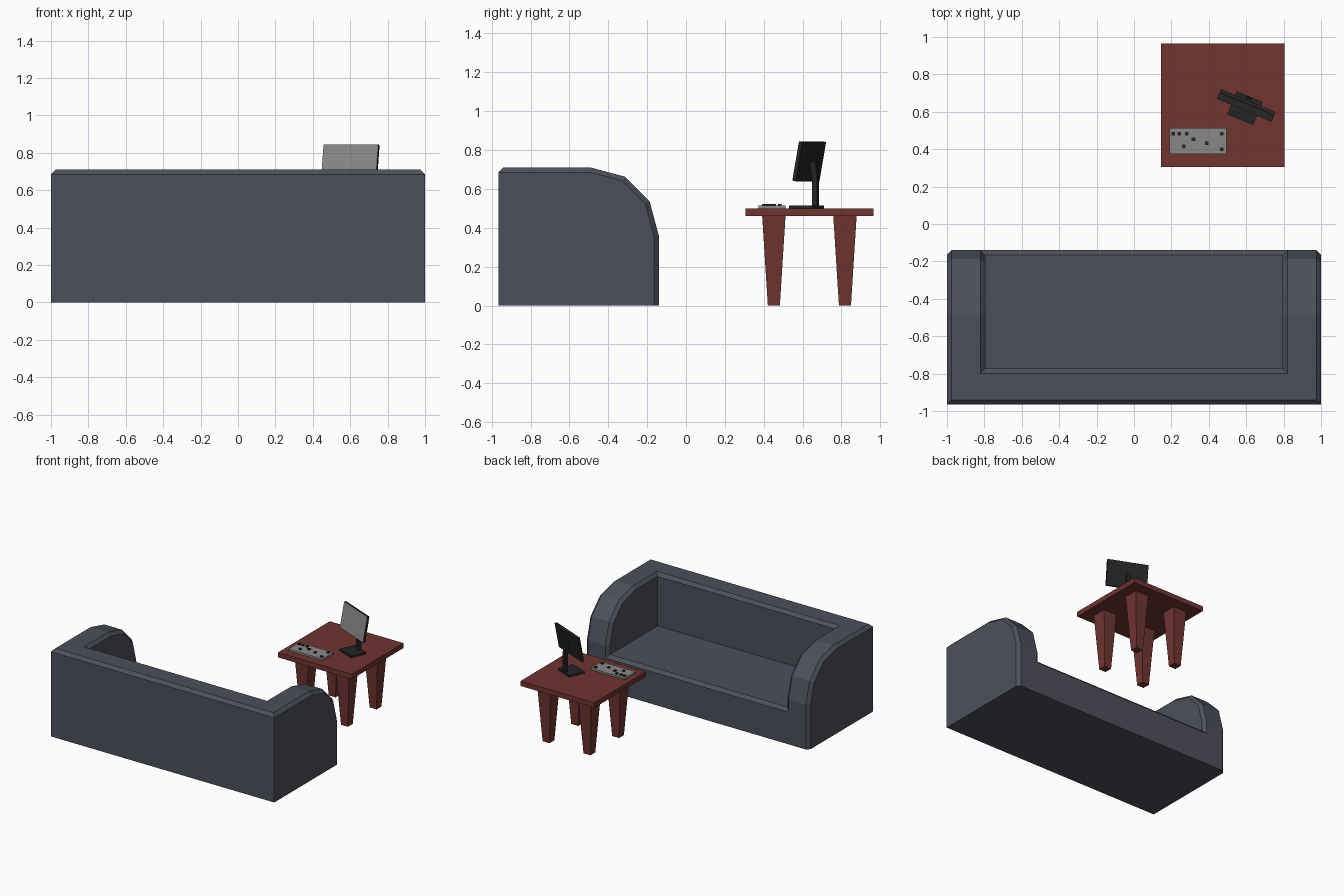
import bpy, bmesh, math
from mathutils import Matrix, Vector

if "Cube" in bpy.data.objects:
    bpy.data.objects.remove(bpy.data.objects["Cube"])


def material(name, rgb):
    m = bpy.data.materials.new(name)
    m.diffuse_color = (*rgb, 1)
    m.use_nodes = True
    m.node_tree.nodes["Principled BSDF"].inputs["Base Color"].default_value = m.diffuse_color
    return m


FABRIC = material("slate_fabric", (0.075, 0.08, 0.105))
WOOD = material("red_wood", (0.16, 0.035, 0.03))
BLACK = material("black_plastic", (0.018, 0.018, 0.018))
GREY = material("grey_plastic", (0.25, 0.25, 0.25))


def finish(name, bm, mat):
    bmesh.ops.remove_doubles(bm, verts=bm.verts[:], dist=1e-5)
    bmesh.ops.recalc_face_normals(bm, faces=bm.faces[:])
    me = bpy.data.meshes.new(name)
    bm.to_mesh(me)
    bm.free()
    me.materials.append(mat)
    ob = bpy.data.objects.new(name, me)
    bpy.context.collection.objects.link(ob)
    return ob


def loft(name, rings, mat, matrix=None):
    """Skin a closed solid through rings with equal point counts."""
    bm = bmesh.new()
    rows = [[bm.verts.new(p) for p in r] for r in rings]
    n = len(rows[0])
    for a, b in zip(rows, rows[1:]):
        for i in range(n):
            j = (i + 1) % n
            bm.faces.new((a[i], a[j], b[j], b[i]))
    bm.faces.new(rows[0])
    bm.faces.new(rows[-1])
    if matrix:
        bm.transform(matrix)
    return finish(name, bm, mat)


def rect(x, y, z, hx, hy):
    return [(x + sx * hx, y + sy * hy, z) for sx, sy in ((-1, -1), (1, -1), (1, 1), (-1, 1))]


def box(name, c, size, mat, matrix=None):
    x, y, z = c
    hx, hy, hz = (s / 2 for s in size)
    return loft(name, [rect(x, y, z - hz, hx, hy), rect(x, y, z + hz, hx, hy)], mat, matrix)


# --- Sofa: chamfered arms, back and seat ---
BACK_Y, CH = -0.965, 0.025


def arm_ring(x, inset):
    r = 0.35 - inset
    back_top = (BACK_Y, 0.685) if inset else (BACK_Y + CH, 0.71)
    pts = [(BACK_Y, 0), (BACK_Y, 0.685), back_top]
    for deg in (90, 60, 30, 0):
        a = math.radians(deg)
        pts.append((-0.49 + r * math.cos(a), 0.36 + r * math.sin(a)))
    pts.append((-0.14 - inset, 0))
    return [(x, y, z) for y, z in pts]


for side, label in ((-1, "left"), (1, "right")):
    loft(label + "_arm", [arm_ring(side * x, i) for x, i in
         ((1, CH), (0.975, 0), (0.82, 0), (0.795, CH))], FABRIC)

back_profile = [(BACK_Y, 0), (BACK_Y, 0.685), (BACK_Y + CH, 0.71),
                (-0.798, 0.71), (-0.773, 0.685), (-0.773, 0)]
seat_profile = [(-0.773, 0), (-0.773, 0.285), (-0.165, 0.285), (-0.14, 0.26), (-0.14, 0)]
for name, prof in (("sofa_back", back_profile), ("seat", seat_profile)):
    loft(name, [[(x, y, z) for y, z in prof] for x in (-0.82, 0.82)], FABRIC)

# --- Table with four tapered legs ---
TX, TY = 0.475, 0.635
box("table_top", (TX, TY, 0.48), (0.66, 0.66, 0.04), WOOD)
for sx in (-1, 1):
    for sy in (-1, 1):
        x, y = TX + sx * 0.183, TY + sy * 0.183
        loft("table_leg", [rect(x, y, 0, 0.031, 0.031), rect(x, y, 0.46, 0.06, 0.06)], WOOD)

# --- Keyboard and its scattered keys ---
box("keyboard", (0.342, 0.443, 0.507), (0.305, 0.14, 0.015), GREY)
for x, y in ((0.211, 0.483), (0.243, 0.483), (0.281, 0.483), (0.468, 0.483),
             (0.318, 0.453), (0.388, 0.432), (0.265, 0.416), (0.468, 0.4)):
    box("key", (x, y, 0.518), (0.019, 0.019, 0.009), BLACK)

# --- Monitor, turned on the table; local -y is the viewing side ---
turn = Matrix.Translation((0.6, 0.634, 0)) @ Matrix.Rotation(math.radians(-22.7), 4, 'Z')
box("monitor_base", (0, -0.016, 0.507), (0.15, 0.133, 0.017), BLACK, turn)
loft("monitor_post", [rect(0, 0.036, 0.51, 0.014, 0.014),
                      rect(0, 0.036, 0.66, 0.014, 0.014),
                      rect(0, 0.022, 0.74, 0.014, 0.018)], BLACK, turn)
tilt = turn @ Matrix.Translation((0, 0, 0.742)) @ Matrix.Rotation(math.radians(-10.5), 4, 'X')
screen = box("monitor_screen", (0, 0, 0), (0.317, 0.019, 0.205), BLACK, tilt)
screen.data.materials.append(GREY)
front = tilt.to_3x3() @ Vector((0, -1, 0))
for p in screen.data.polygons:
    if p.normal.dot(front) > 0.9:
        p.material_index = 1
